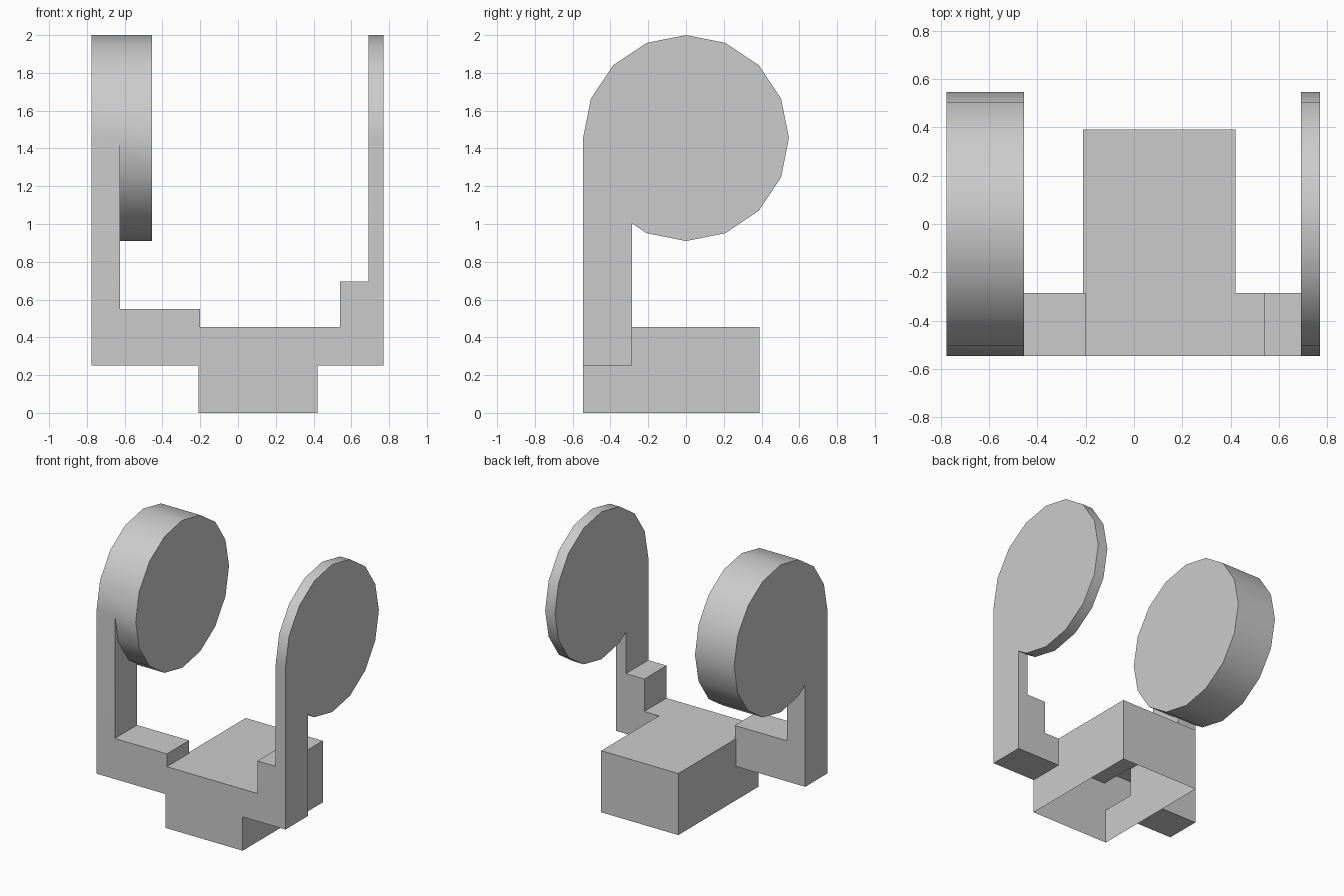
import bpy, bmesh, math

old = bpy.data.objects.get("Cube")
if old:
    bpy.data.objects.remove(old)

GREY = (0.6, 0.6, 0.6, 1)
grey = bpy.data.materials.new("plain grey")
grey.use_nodes = True
grey.diffuse_color = GREY
grey.node_tree.nodes["Principled BSDF"].inputs["Base Color"].default_value = GREY

FRONT, BAR_BACK, BACK = -0.545, -0.285, 0.39
RADIUS, DISC_Z = 0.545, 1.455


def extrude(name, points, offset):
    """Solid made by sweeping a flat outline along an offset."""
    bm = bmesh.new()
    face = bm.faces.new([bm.verts.new(p) for p in points])
    swept = bmesh.ops.extrude_face_region(bm, geom=[face], use_keep_orig=True)
    moved = [g for g in swept["geom"] if isinstance(g, bmesh.types.BMVert)]
    bmesh.ops.translate(bm, verts=moved, vec=offset)
    bmesh.ops.recalc_face_normals(bm, faces=bm.faces)
    mesh = bpy.data.meshes.new(name)
    bm.to_mesh(mesh)
    bm.free()
    mesh.materials.append(grey)
    obj = bpy.data.objects.new(name, mesh)
    bpy.context.collection.objects.link(obj)
    return obj


def disc(name, x0, x1):
    """Sixteen-sided upright disc with its axis along x."""
    ring = [(x0, RADIUS * math.sin(a), DISC_Z + RADIUS * math.cos(a))
            for a in (math.tau * i / 16 for i in range(16))]
    return extrude(name, ring, (x1 - x0, 0, 0))


# Stepped front bar with an upright at each end
outline = [(-0.775, 0.25), (0.77, 0.25), (0.77, DISC_Z), (0.69, DISC_Z),
           (0.69, 0.695), (0.54, 0.695), (0.54, 0.455), (-0.2, 0.455),
           (-0.2, 0.55), (-0.625, 0.55), (-0.625, DISC_Z), (-0.775, DISC_Z)]
frame = extrude("bracket_frame", [(x, FRONT, z) for x, z in outline],
                (0, BAR_BACK - FRONT, 0))

# Central box and the two discs, welded to the frame
parts = [
    extrude("central_box", [(-0.21, FRONT, 0), (0.42, FRONT, 0),
                            (0.42, FRONT, 0.455), (-0.21, FRONT, 0.455)],
            (0, BACK - FRONT, 0)),
    disc("thick_disc", -0.775, -0.455),
    disc("thin_disc", 0.69, 0.77),
]
bpy.context.view_layer.objects.active = frame
frame.select_set(True)
for part in parts:
    weld = frame.modifiers.new("weld", "BOOLEAN")
    weld.operation = "UNION"
    weld.solver = "EXACT"
    weld.object = part
    bpy.ops.object.modifier_apply(modifier=weld.name)
    bpy.data.objects.remove(part)

# Merge coplanar faces and open the underside of the box
bm = bmesh.new()
bm.from_mesh(frame.data)
bmesh.ops.remove_doubles(bm, verts=bm.verts, dist=0.0005)
bmesh.ops.dissolve_limit(bm, angle_limit=0.01, verts=bm.verts, edges=bm.edges)
under = [f for f in bm.faces if f.calc_center_median().z < 0.001]
bmesh.ops.delete(bm, geom=under, context="FACES")
bm.to_mesh(frame.data)
bm.free()

# Smooth rims, flat faces
for obj in bpy.context.selected_objects:
    obj.select_set(obj == frame)
bpy.ops.object.shade_smooth_by_angle(angle=math.radians(30))
normals = frame.modifiers.new("flat_face_normals", "WEIGHTED_NORMAL")
normals.keep_sharp = True
